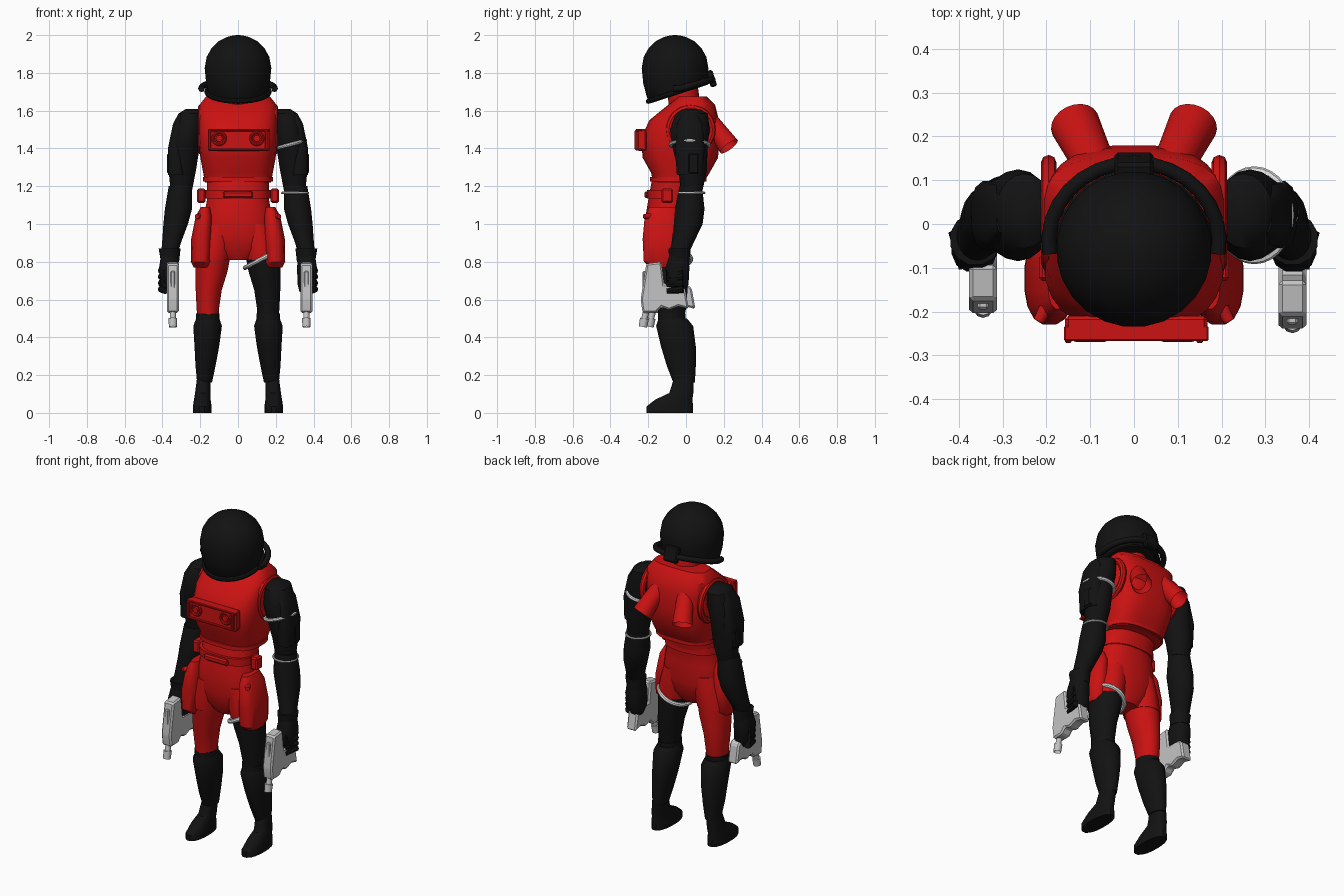
import bpy, bmesh, math
from math import sin, cos, pi, radians
from mathutils import Vector, Matrix

cube = bpy.data.objects.get("Cube")
if cube:
    bpy.data.objects.remove(cube)


def material(name, r, g, b):
    m = bpy.data.materials.new(name)
    m.use_nodes = True
    m.diffuse_color = (r, g, b, 1)
    m.node_tree.nodes["Principled BSDF"].inputs["Base Color"].default_value = (r, g, b, 1)
    return m


RED = material("suit red", .6, .006, .006)
BLACK = material("matte black", .006, .006, .006)
GREY = material("metal grey", .55, .55, .55)
WHITE = material("trim white", .72, .72, .72)


def finish(name, bm, mat, angle=40):
    bmesh.ops.recalc_face_normals(bm, faces=bm.faces)
    mesh = bpy.data.meshes.new(name)
    bm.to_mesh(mesh)
    bm.free()
    mesh.materials.append(mat)
    ob = bpy.data.objects.new(name, mesh)
    bpy.context.collection.objects.link(ob)
    bpy.ops.object.select_all(action="DESELECT")
    ob.select_set(True)
    bpy.context.view_layer.objects.active = ob
    bpy.ops.object.shade_smooth_by_angle(angle=radians(angle))
    return ob


def loft_mesh(rings, sides=18, power=2):
    """Capped stack of superellipse rings: (x, y, z, rx, ry)."""
    bm = bmesh.new()
    bend = lambda v: math.copysign(abs(v) ** (2 / power), v)
    loops = []
    for x, y, z, rx, ry in rings:
        angles = [2 * pi * (i + .5) / sides for i in range(sides)]
        loops.append([bm.verts.new((x + rx * bend(cos(a)), y + ry * bend(sin(a)), z)) for a in angles])
    for low, high in zip(loops, loops[1:]):
        for i in range(sides):
            j = (i + 1) % sides
            bm.faces.new((low[i], low[j], high[j], high[i]))
    bm.faces.new(loops[0])
    bm.faces.new(loops[-1])
    return bm


def loft(name, rings, mat, side=1, sides=18, power=2):
    return finish(name, loft_mesh([(side * x, *rest) for x, *rest in rings], sides, power), mat)


def box(name, centre, size, mat, bevel=.008, rot=None):
    bm = bmesh.new()
    bmesh.ops.create_cube(bm, size=1)
    bmesh.ops.scale(bm, vec=size, verts=bm.verts)
    bmesh.ops.bevel(bm, geom=bm.edges, offset=bevel, segments=1, affect="EDGES")
    ob = finish(name, bm, mat, 20)
    ob.location = centre
    if rot:
        ob.rotation_euler = [radians(a) for a in rot]
    return ob


def tube(name, start, end, r1, r2, mat, sides=16, hollow=False):
    bm = bmesh.new()
    axis = Vector(end) - Vector(start)
    bmesh.ops.create_cone(bm, cap_ends=True, segments=sides, radius1=r1, radius2=r2, depth=axis.length)
    if hollow:
        top = max(bm.faces, key=lambda f: f.calc_center_median().z)
        bmesh.ops.inset_region(bm, faces=[top], thickness=r2 * .2)
        bmesh.ops.translate(bm, verts=top.verts, vec=(0, 0, -axis.length * .5))
    turn = axis.to_track_quat("Z", "Y").to_matrix().to_4x4()
    bm.transform(Matrix.Translation((Vector(start) + Vector(end)) / 2) @ turn)
    return finish(name, bm, mat)


def ring(name, centre, rx, ry, thick, mat, rot=(0, 0, 0)):
    bpy.ops.mesh.primitive_torus_add(major_segments=28, minor_segments=8, major_radius=1, minor_radius=thick / rx)
    ob = bpy.context.object
    ob.name = name
    ob.scale = (rx, ry, rx)
    ob.location = centre
    ob.rotation_euler = [radians(a) for a in rot]
    ob.data.materials.append(mat)
    bpy.ops.object.shade_smooth_by_angle()
    return ob


# Torso, waist and neck
loft("chest_armour", [(0, -.04, 1.22, .175, .135), (0, -.03, 1.27, .185, .155),
     (0, -.03, 1.35, .2, .2), (0, -.03, 1.45, .21, .21), (0, -.01, 1.55, .21, .185),
     (0, .03, 1.63, .205, .125), (0, .035, 1.675, .17, .075)], RED, sides=28, power=3)
loft("waist_and_pelvis", [(0, -.09, .81, .07, .07), (0, -.09, .87, .15, .105), (0, -.09, .95, .195, .12),
     (0, -.09, 1.06, .178, .122), (0, -.085, 1.13, .165, .115), (0, -.06, 1.24, .165, .12)], RED, sides=24, power=2.3)
loft("belt", [(0, -.085, z, .172, .122) for z in (1.135, 1.18)], RED, sides=28, power=2.4)
loft("chest_hem", [(0, -.04, z, .185, .15) for z in (1.225, 1.25)], RED, sides=28, power=2.8)
box("belt_buckle", (0, -.21, 1.155), (.16, .02, .035), RED)
tube("neck", (0, -.005, 1.6), (0, -.02, 1.74), .085, .08, RED)

# Chest control panel with two dials
box("chest_panel", (.005, -.235, 1.445), (.325, .05, .115), RED)
for z in (1.395, 1.497):
    box("panel_lip", (.005, -.25, z), (.33, .035, .012), RED, .003)
for s in (-1, 1):
    box("panel_tab", (s * .15, -.262, 1.445), (.015, .02, .1), RED, .003)
    ring("dial_rim", (s * .1, -.262, 1.453), .032, .032, .008, RED, (90, 0, 0))
    tube("dial_knob", (s * .1, -.25, 1.453), (s * .1, -.27, 1.453), .02, .017, RED)

# Helmet: domed shell cut along a sloping lower edge
profile = [(.11, 1.62), (.15, 1.67), (.17, 1.745)]
profile += [(.178 * cos(a), 1.825 + .175 * sin(a)) for a in [radians(d) for d in (0, 20, 38, 55, 70, 82, 89)]]
shell = loft_mesh([(0, -.058, z, r, r) for r, z in profile], sides=24)
cut = bmesh.ops.bisect_plane(shell, geom=shell.verts[:] + shell.edges[:] + shell.faces[:],
                             plane_co=(0, -.18, 1.65), plane_no=(0, -.33, 1), clear_inner=True)
bmesh.ops.holes_fill(shell, edges=[e for e in shell.edges if e.is_boundary])
finish("helmet", shell, BLACK)
ring("helmet_rim", (0, -.045, 1.7), .165, .163, .014, BLACK, (18, 0, 0))

# Raised band wrapping the back of the helmet
data = bpy.data.curves.new("helmet_back_band", "CURVE")
data.dimensions = "3D"
data.bevel_depth = .017
data.bevel_resolution = 2
data.use_fill_caps = True
arc = data.splines.new("POLY")
arc.points.add(16)
for i, p in enumerate(arc.points):
    a = pi * (i / 16 * 1.1 - .05)
    p.co = (.195 * cos(a), -.04 + .18 * sin(a), 1.715 + .05 * max(0, sin(a)), 1)
data.materials.append(BLACK)
bpy.context.collection.objects.link(bpy.data.objects.new("helmet_back_band", data))
box("band_rear_clip", (0, .135, 1.77), (.09, .035, .09), BLACK, rot=(18, 0, 0))

# Gun outline as (y, z), muzzle down and grip toward the back
GUN = [(-.2, .79), (-.12, .8), (-.105, .68), (-.02, .68), (.005, .66), (.025, .55), (-.03, .565),
       (-.08, .545), (-.12, .56), (-.15, .53), (-.22, .53), (-.23, .6)]


def gun(x, dy):
    bm = bmesh.new()
    face = bm.faces.new([bm.verts.new((x - .032, y + dy, z)) for y, z in GUN])
    out = bmesh.ops.extrude_face_region(bm, geom=[face])
    bmesh.ops.translate(bm, vec=(.064, 0, 0), verts=[v for v in out["geom"] if isinstance(v, bmesh.types.BMVert)])
    bmesh.ops.bevel(bm, geom=bm.edges, offset=.009, segments=1, affect="EDGES")
    finish("gun_body", bm, GREY, 20)
    tube("gun_barrel", (x, -.19 + dy, .58), (x, -.215 + dy, .48), .018, .016, GREY, 10)
    tube("gun_muzzle", (x, -.21 + dy, .5), (x, -.218 + dy, .455), .024, .022, GREY, 10, True)
    box("gun_sight", (x, -.205 + dy, .7), (.025, .03, .1), GREY, .005)


gun(.362, -.01)
gun(-.345, .025)

for s, label in ((-1, "right_"), (1, "left_")):
    # Back thrusters and shoulder openings
    tube(label + "thruster", (s * .08, .115, 1.56), (s * .135, .228, 1.41), .045, .057, RED, 20, True)
    ring(label + "armhole_rim", (s * .195, .025, 1.5), .115, .115, .018, RED, (0, 90, 0))

    # Arm, shoulder pad and gloved hand
    loft(label + "upper_arm", [(.24, .03, 1.61, .035, .04), (.25, .03, 1.585, .065, .085),
         (.265, .02, 1.5, .08, .105), (.28, .02, 1.42, .08, .095), (.295, .035, 1.28, .073, .075),
         (.3, .03, 1.18, .058, .058)], BLACK, s)
    loft(label + "forearm", [(.305, .025, 1.2, .063, .06), (.315, .02, 1.08, .073, .078),
         (.33, .012, 1.0, .066, .076), (.35, -.015, .91, .052, .06), (.362, -.035, .85, .045, .052)], BLACK, s)
    loft(label + "shoulder_pad", [(.325, .02, 1.26, .046, .07), (.328, .02, 1.4, .044, .08),
         (.31, .02, 1.53, .035, .07), (.3, .02, 1.585, .015, .04)], BLACK, s, 12, 3)
    box(label + "arm_pouch", (s * .36, .04, 1.32), (.03, .06, .11), BLACK)
    loft(label + "glove_cuff", [(.36, -.035, .8, .05, .055), (.362, -.035, .87, .06, .06)], BLACK, s, 12)
    loft(label + "hand", [(.355, -.04, .64, .03, .035), (.362, -.045, .68, .048, .06),
         (.365, -.045, .77, .054, .065), (.363, -.037, .84, .045, .05)], BLACK, s, 12, 2.5)
    for i in range(4):
        z = .655 + .033 * i
        tube(label + "finger", (s * .405, -.015, z), (s * .385, -.1, z - .01), .02, .016, BLACK, 8)

    # Hip pouch, its button and the belt clip
    loft(label + "hip_plate", [(.19, -.12, .77, .045, .07), (.195, -.125, .8, .056, .1),
         (.193, -.125, .92, .056, .106), (.18, -.125, 1.04, .045, .095), (.172, -.125, 1.09, .025, .07)],
         RED, s, 16, 2.6)
    tube(label + "hip_button", (s * .2, -.19, 1.04), (s * .218, -.222, 1.04), .017, .013, RED, 10)
    box(label + "belt_clip", (s * .195, -.1, 1.15), (.045, .06, .075), RED)

    # Legs: the right trouser leg is long, the left one is cut short
    loft(label + "thigh", [(.158, -.08, .48, .056, .065), (.16, -.075, .55, .06, .075),
         (.155, -.08, .65, .07, .088), (.14, -.085, .75, .086, .1), (.13, -.09, .84, .093, .108)],
         RED if s < 0 else BLACK, s)
    loft(label + "trouser_top", [(.133, -.09, .81, .095, .11), (.115, -.09, .9, .095, .117),
         (.1, -.09, 1.0, .08, .11)], RED, s)
    loft(label + "knee_cuff", [(.16, -.075, z, .063, .073) for z in (.49, .525)], BLACK, s)
    loft(label + "shin_armour", [(.177, -.01, .16, .04, .057), (.172, -.025, .25, .054, .077),
         (.165, -.04, .35, .066, .092), (.161, -.06, .46, .077, .098), (.16, -.07, .5, .062, .075)], BLACK, s)
    loft(label + "boot", [(.189, -.085, 0, .05, .125), (.189, -.085, .035, .05, .125),
         (.189, -.065, .07, .045, .1), (.187, -.025, .105, .041, .065), (.18, -.01, .19, .037, .052)],
         BLACK, s, 16, 2.3)

# White trim on the left limbs
ring("left_thigh_band", (.125, -.09, .815), .1, .115, .012, WHITE, (0, -28, 0))
ring("left_arm_band", (.275, .02, 1.42), .084, .1, .01, WHITE, (0, -15, 0))
ring("left_elbow_band", (.302, .028, 1.165), .068, .069, .006, WHITE)
